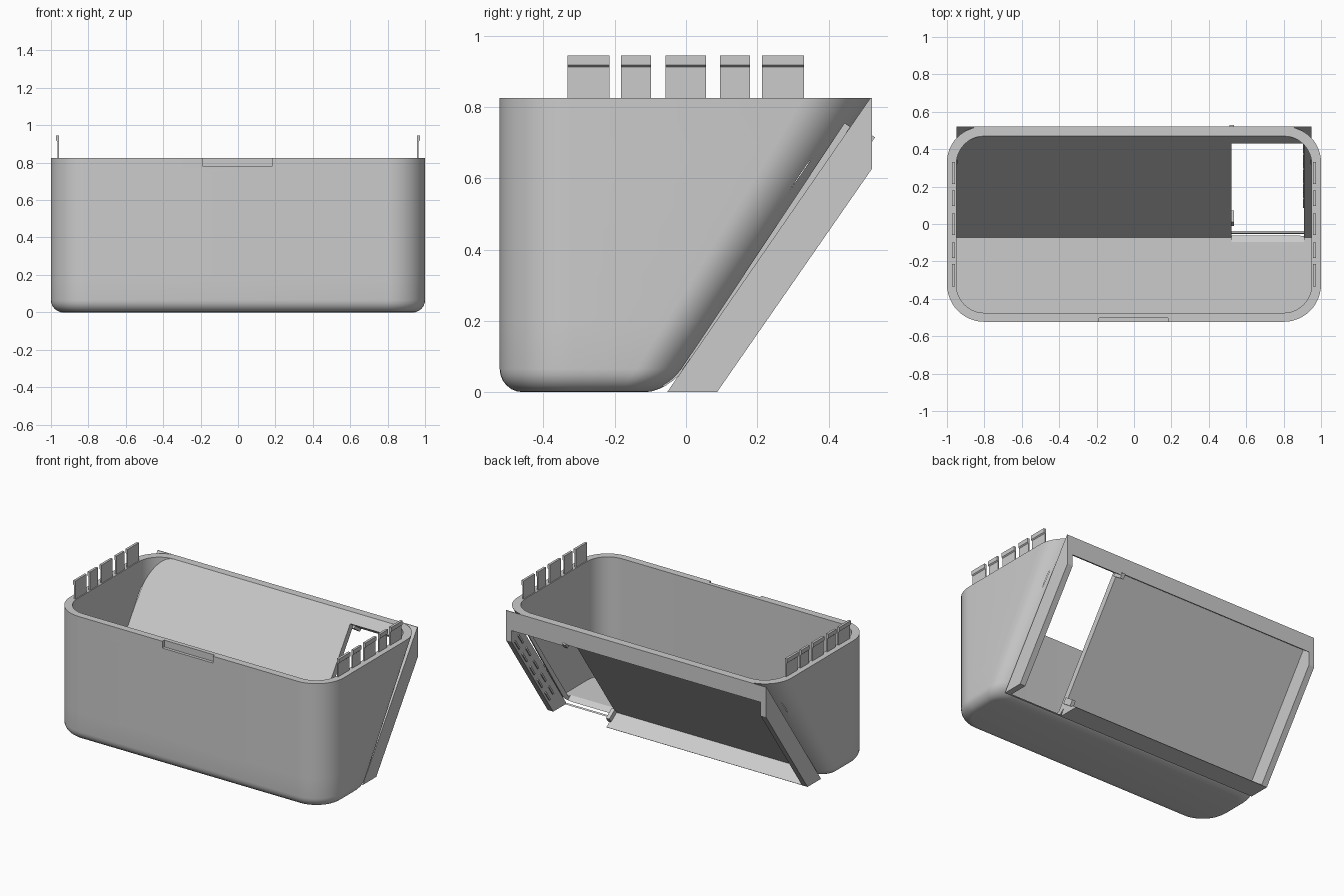
import bpy, bmesh, math
from mathutils import Vector

if "Cube" in bpy.data.objects:
    bpy.data.objects.remove(bpy.data.objects["Cube"])

H = 0.825                        # rim height
SL = 0.691                       # y run of the slanted back per unit of z
L = math.hypot(1, SL)
U = Vector((0, SL / L, 1 / L))   # up along the slanted back
N = Vector((0, 1 / L, -SL / L))  # outward from the slanted back

grey = bpy.data.materials.new("light_grey")
grey.diffuse_color = (0.6, 0.6, 0.6, 1)
grey.use_nodes = True
grey.node_tree.nodes["Principled BSDF"].inputs["Base Color"].default_value = grey.diffuse_color


def make(name, bm):
    bmesh.ops.recalc_face_normals(bm, faces=bm.faces)
    me = bpy.data.meshes.new(name)
    bm.to_mesh(me)
    bm.free()
    ob = bpy.data.objects.new(name, me)
    me.materials.append(grey)
    bpy.context.collection.objects.link(ob)
    return ob


def loft(name, rings):
    """Closed solid through rings with equal point counts."""
    bm = bmesh.new()
    vs = [[bm.verts.new(p) for p in r] for r in rings]
    n = len(vs[0])
    for a, b in zip(vs, vs[1:]):
        for i in range(n):
            j = (i + 1) % n
            bm.faces.new((a[i], a[j], b[j], b[i]))
    bm.faces.new(vs[0][::-1])
    bm.faces.new(vs[-1])
    return make(name, bm)


def rounded(hx, y0, y1, rf, rb, z, seg=12):
    """Rounded rectangle with separate front and back corner radii."""
    pts = []
    corners = [(hx - rb, y1 - rb, rb, 0), (-hx + rb, y1 - rb, rb, 90),
               (-hx + rf, y0 + rf, rf, 180), (hx - rf, y0 + rf, rf, 270)]
    for cx, cy, r, a in corners:
        for k in range(seg + 1):
            t = math.radians(a + 90 * k / seg)
            pts.append((cx + r * math.cos(t), cy + r * math.sin(t), z))
    return pts


def box(name, x0, x1, y0, y1, z0, z1):
    return loft(name, [[(x0, y0, z), (x1, y0, z), (x1, y1, z), (x0, y1, z)] for z in (z0, z1)])


def slant_box(name, x0, x1, s0, s1, d0, d1):
    """Box aligned with the slanted back: s runs up it, d outward."""
    sd = [(s0, d0), (s1, d0), (s1, d1), (s0, d1)]
    return loft(name, [[Vector((x, 0, 0)) + U * s + N * d for s, d in sd] for x in (x0, x1)])


def combine(ob, other, op):
    m = ob.modifiers.new("bool", 'BOOLEAN')
    m.operation, m.object, m.solver = op, other, 'EXACT'
    bpy.context.view_layer.objects.active = ob
    bpy.ops.object.modifier_apply(modifier="bool")
    bpy.data.objects.remove(other)


# Outer shell: rounded bottom edge, then slanted back up to the rim
rings = []
R = 0.065
levels = [R * (1 - math.cos(math.radians(a))) for a in range(0, 91, 15)]
levels += [R + (H - R) * k / 6 for k in range(1, 7)]
for z in levels:
    inset = R - math.sqrt(max(0, R * R - (R - z) ** 2)) if z < R else 0
    rb = 0.13 + 0.06 * z / H
    rings.append(rounded(1 - inset, -0.523 + inset, -0.05 + SL * z - inset,
                         0.2 - inset, rb - inset, z))
tub = loft("tub", rings)

# Rectangular frame behind the slanted back
prof = [(-0.053, 0), (0.087, 0), (0.522, 0.627), (0.522, H), (0.517, H)]
frame = loft("frame", [[(x, y, z) for y, z in prof] for x in (-0.95, 0.95)])
combine(tub, frame, 'UNION')

# Inner cavity, trimmed parallel to the slanted back
cavity = loft("cavity", [rounded(0.95, -0.475, 0.47, 0.15, 0.15, z) for z in (0.04, 1.0)])
bm = bmesh.new()
bm.from_mesh(cavity.data)
cut = bmesh.ops.bisect_plane(bm, geom=bm.verts[:] + bm.edges[:] + bm.faces[:],
                             plane_co=(0, -0.1, 0), plane_no=N, clear_outer=True)
bmesh.ops.holes_fill(bm, edges=[e for e in bm.edges if e.is_boundary])
bmesh.ops.recalc_face_normals(bm, faces=bm.faces)
bm.to_mesh(cavity.data)
bm.free()
combine(tub, cavity, 'DIFFERENCE')

# Recess behind the panel, open window beside it, latch notch in the front rim
combine(tub, slant_box("recess", -0.91, 0.535, 0.052, 0.885, -0.0415, 0.4), 'DIFFERENCE')
combine(tub, slant_box("window", 0.52, 0.91, -0.022, 0.874, -0.15, 0.4), 'DIFFERENCE')
combine(tub, box("notch", -0.187, 0.183, -0.6, -0.503, 0.78, 0.9), 'DIFFERENCE')

bpy.ops.object.select_all(action='DESELECT')
tub.select_set(True)
bpy.context.view_layer.objects.active = tub
bpy.ops.object.shade_smooth_by_angle(angle=math.radians(30))

# Small pegs at the window edge of the panel
for i, (s0, s1) in enumerate([(0.045, 0.085), (0.855, 0.89)]):
    slant_box(f"panel_peg_{i}", 0.51, 0.535, s0, s1, -0.045, 0.03)

# Two rows of thin ribs on the inner side of the frame
for row, d in enumerate((0.0, 0.045)):
    for k in range(5):
        s = 0.15 + 0.14 * k
        slant_box(f"frame_rib_{row}_{k}", 0.903, 0.912, s, s + 0.08, d, d + 0.012)

# Snap clips along both side rims, each with a thicker head
spans = [(-0.333, -0.215), (-0.182, -0.098), (-0.058, 0.056), (0.096, 0.18), (0.213, 0.331)]
for side, sg in (("right", 1), ("left", -1)):
    for i, (y0, y1) in enumerate(spans):
        outline = [(0.956, H - 0.01), (0.965, H - 0.01), (0.965, 0.912),
                   (0.972, 0.918), (0.972, 0.945), (0.956, 0.945)]
        loft(f"{side}_clip_{i}", [[(sg * x, y, z) for x, z in outline] for y in (y0, y1)])
